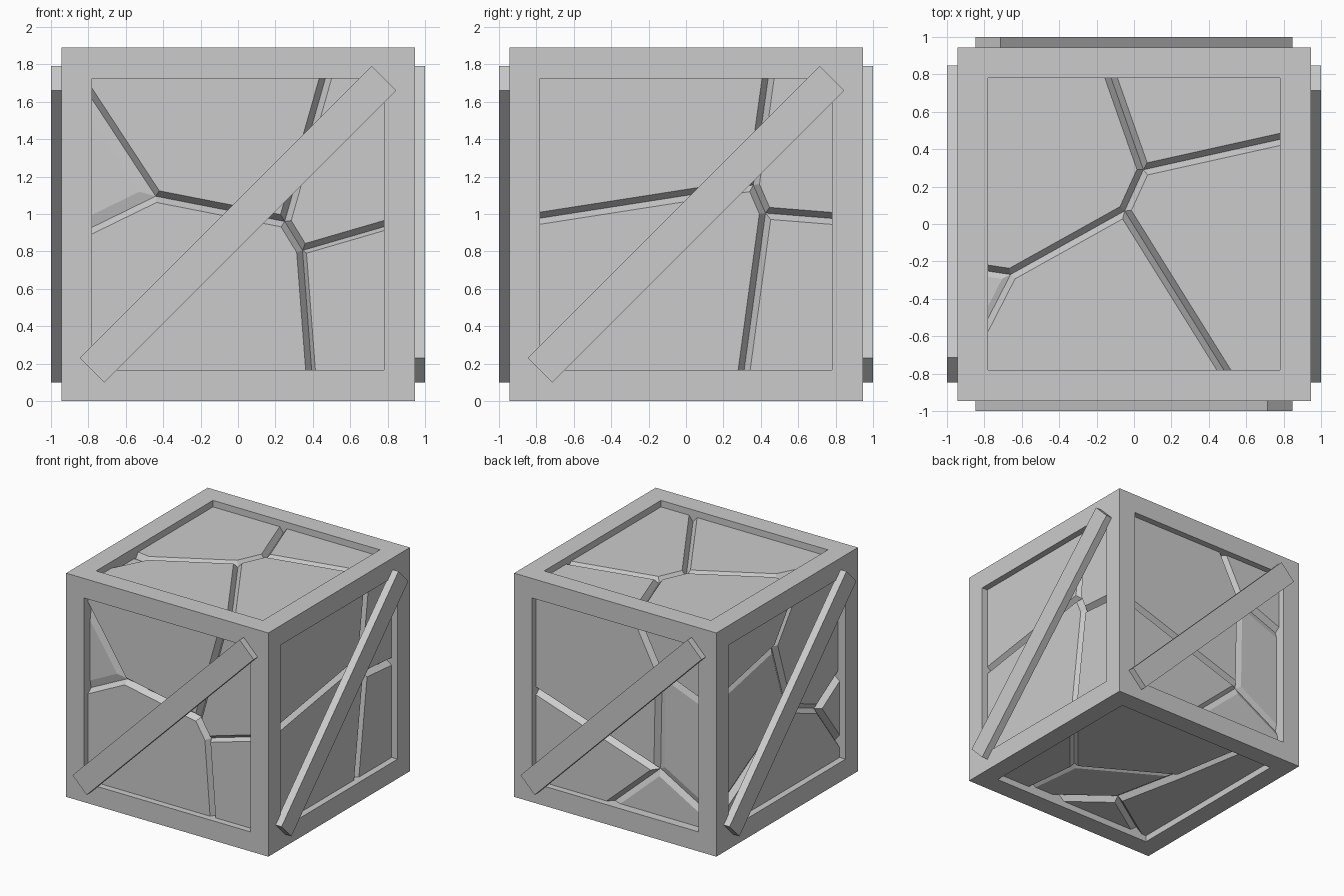
import bpy, bmesh, math
from mathutils import Vector, Matrix

if "Cube" in bpy.data.objects:
    bpy.data.objects.remove(bpy.data.objects["Cube"])

HALF = 0.945        # half size of the crate
WINDOW = 0.78       # half size of each frame opening
EDGE = 0.86         # panels run on behind the frame
GROOVE = 0.845      # distance from centre to groove bottoms
RISE = 0.045        # height of cracked plates above groove bottoms
CENTRE = Vector((0, 0, HALF))


def finish(bm, name):
    me = bpy.data.meshes.new(name)
    bm.to_mesh(me)
    bm.free()
    ob = bpy.data.objects.new(name, me)
    bpy.context.collection.objects.link(ob)
    return ob


def cracked_panel(name, u, v, nodes, cells, sunk):
    """Flat crack map whose cells are inset and raised, leaving V grooves."""
    u, v = Vector(u), Vector(v)
    n = u.cross(v)
    pts = dict(nodes)
    pts.update({"1": (-EDGE, -EDGE), "2": (EDGE, -EDGE),
                "3": (EDGE, EDGE), "4": (-EDGE, EDGE)})
    bm = bmesh.new()
    verts = {k: bm.verts.new(CENTRE + u * p[0] + v * p[1] + n * GROOVE)
             for k, p in pts.items() if any(k in c for c in cells)}
    faces = []
    for cell in cells:
        ring = [pts[k] for k in cell]
        area = sum(a[0] * b[1] - b[0] * a[1]
                   for a, b in zip(ring, ring[1:] + ring[:1]))
        order = cell if area > 0 else cell[::-1]
        faces.append((cell, bm.faces.new([verts[k] for k in order])))
    bm.normal_update()
    for cell, face in faces:
        width, rise = sunk.get(cell, (0.032, RISE))
        bmesh.ops.inset_individual(bm, faces=[face], thickness=width,
                                   depth=rise, use_even_offset=True)
    return finish(bm, name)


# Frame: cube with a square opening cut straight into every face
bm = bmesh.new()
bmesh.ops.create_cube(bm, size=2 * HALF, matrix=Matrix.Translation(CENTRE))
openings = bm.faces[:]
bmesh.ops.inset_individual(bm, faces=openings, thickness=HALF - WINDOW,
                           depth=0, use_even_offset=True)
for face in openings:
    n = face.normal.copy()
    new = bmesh.ops.extrude_discrete_faces(bm, faces=[face])["faces"]
    bmesh.ops.translate(bm, verts=new[0].verts[:], vec=n * (WINDOW - HALF))
    bmesh.ops.delete(bm, geom=new, context='FACES')
finish(bm, "frame")

# Diagonal braces, one on each upright side
for i, side in enumerate(("front", "right", "back", "left")):
    bm = bmesh.new()
    bmesh.ops.create_cube(bm, size=1)
    m = (Matrix.Translation(CENTRE) @ Matrix.Rotation(i * math.pi / 2, 4, 'Z')
         @ Matrix.Translation((0, -0.968, 0))
         @ Matrix.Rotation(-math.pi / 4, 4, 'Y')
         @ Matrix.Diagonal((2.208, 0.064, 0.186, 1)))
    bmesh.ops.transform(bm, matrix=m, verts=bm.verts)
    finish(bm, side + "_brace")

# Cracked panels: crack junctions, then plates as rings of junctions
cracked_panel("front_panel", (1, 0, 0), (0, 0, 1),
              {"a": (-.44, .15), "b": (.25, .015), "c": (.345, -.14),
               "d": (-.86, .79), "e": (-.86, -.055), "f": (.49, .86),
               "g": (.86, .01), "h": (.40, -.86)},
              ["dabf4", "ade", "ae1hcb", "ch2g", "bcg3f"],
              {"ade": (.06, .015), "ch2g": (.02, RISE)})
cracked_panel("right_panel", (0, 1, 0), (0, 0, 1),
              {"a": (-.86, .02), "b": (.36, .21), "c": (.425, .06),
               "d": (.45, .86), "e": (.86, .025), "f": (.30, -.86)},
              ["abd4", "a1fcb", "bce3d", "cf2e"], {})
cracked_panel("back_panel", (-1, 0, 0), (0, 0, 1),
              {"a": (-.86, 0), "b": (.355, -.395), "c": (.37, .44),
               "d": (.15, .86), "e": (.86, .25), "f": (-.16, -.86),
               "g": (.86, -.68)},
              ["abcd4", "a1fb", "bgec", "ce3d", "bf2g"],
              {"bgec": (.05, .015), "bf2g": (.045, .025)})
cracked_panel("left_panel", (0, -1, 0), (0, 0, 1),
              {"a": (-.86, .31), "b": (-.07, .475), "c": (.22, .86),
               "d": (.125, -.12), "e": (.5, -.27), "f": (.86, -.05),
               "g": (.86, -.75), "h": (-.86, -.67), "i": (.66, .86),
               "j": (.86, .75)},
              ["abc4", "ahdb", "bdefjic", "j3i", "h12ged", "egf"],
              {"ahdb": (.04, .025), "bdefjic": (.04, .03)})
cracked_panel("top_panel", (1, 0, 0), (0, 1, 0),
              {"a": (-.05, .07), "b": (.05, .29), "c": (-.66, -.27),
               "d": (-.15, .86), "e": (.86, .47), "f": (.53, -.86),
               "g": (-.86, -.24), "h": (-.86, -.66)},
              ["cabd4g", "be3d", "af2eb", "ach1f", "cgh"],
              {"cgh": (.03, .01)})
cracked_panel("bottom_panel", (1, 0, 0), (0, -1, 0),
              {"a": (.37, .31), "b": (-.37, -.12), "c": (-.24, .49),
               "d": (.43, .86), "e": (.24, .86), "f": (.86, -.27),
               "g": (-.5, -.86), "h": (-.8, .86)},
              ["af3d", "bg2fa", "adecb", "ch41gb", "ceh"],
              {"adecb": (.04, .025)})
